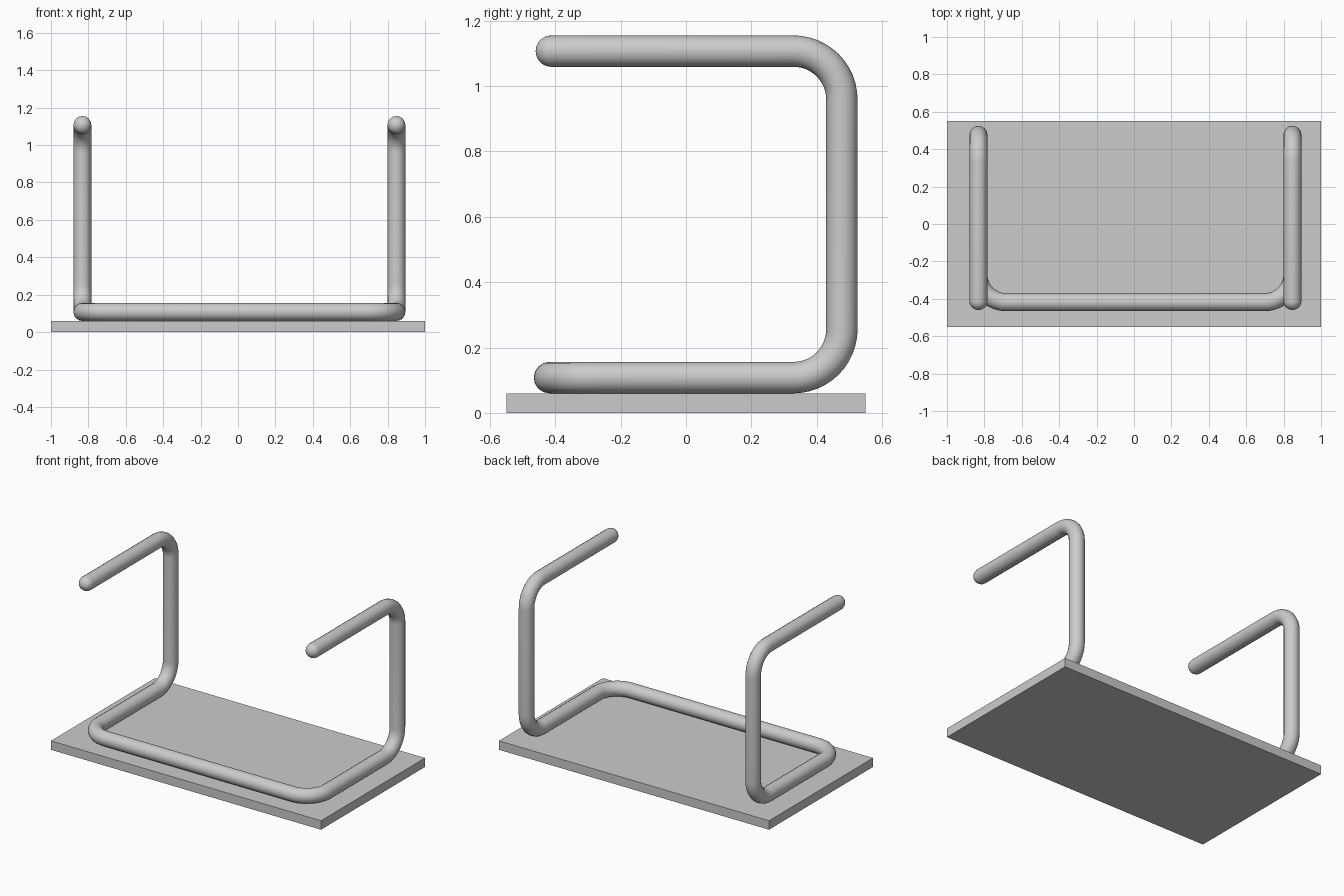
import bpy, math
from mathutils import Vector

if "Cube" in bpy.data.objects:
    bpy.data.objects.remove(bpy.data.objects["Cube"])

gray = bpy.data.materials.new("light_gray")
gray.diffuse_color = (0.6, 0.6, 0.6, 1)
gray.use_nodes = True
gray.node_tree.nodes["Principled BSDF"].inputs["Base Color"].default_value = gray.diffuse_color

# Flat base plate
bpy.ops.mesh.primitive_cube_add(size=1, location=(0, 0, 0.03))
plate = bpy.context.object
plate.name = "base_plate"
plate.scale = (2, 1.1, 0.06)
bpy.ops.object.transform_apply(location=False, rotation=False, scale=True)
plate.data.materials.append(gray)

# Centre line of the bent tube
R, BEND = 0.048, 0.148
XL, XR, YF, YB, ZL, ZH = -0.832, 0.847, -0.418, 0.477, 0.108, 1.107
TIP = -0.412
corners = [Vector(c) for c in (
    (XL, TIP, ZH), (XL, YB, ZH), (XL, YB, ZL), (XL, YF, ZL),
    (XR, YF, ZL), (XR, YB, ZL), (XR, YB, ZH), (XR, TIP, ZH))]


def rounded_path(pts, r, steps=12):
    """Replace each inner right-angle corner with a quarter circle."""
    out = [pts[0]]
    for a, b, c in zip(pts, pts[1:], pts[2:]):
        u, v = (a - b).normalized(), (c - b).normalized()
        centre = b + (u + v) * r
        for i in range(steps + 1):
            t = math.pi / 2 * i / steps
            out.append(centre - v * r * math.cos(t) - u * r * math.sin(t))
    return out + [pts[-1]]


# Hemispherical tips: the tube radius shrinks over the last points
path = [(p, 1.0) for p in rounded_path(corners, BEND)]
tip = [(math.sin(math.pi / 2 * i / 8), max(0.004, math.cos(math.pi / 2 * i / 8))) for i in range(1, 9)]
first, last = corners[0], corners[-1]
path = ([(first - Vector((0, R * s, 0)), c) for s, c in reversed(tip)] + path
        + [(last - Vector((0, R * s, 0)), c) for s, c in tip])

curve = bpy.data.curves.new("bent_tube_frame", 'CURVE')
curve.dimensions = '3D'
curve.bevel_depth = R
curve.bevel_resolution = 6
curve.use_fill_caps = True
spline = curve.splines.new('POLY')
spline.points.add(len(path) - 1)
for point, (co, radius) in zip(spline.points, path):
    point.co = (*co, 1)
    point.radius = radius
curve.materials.append(gray)
tube = bpy.data.objects.new("bent_tube_frame", curve)
bpy.context.collection.objects.link(tube)

# Turn the tube into a smooth mesh
bpy.ops.object.select_all(action='DESELECT')
tube.select_set(True)
bpy.context.view_layer.objects.active = tube
bpy.ops.object.convert(target='MESH')
bpy.ops.object.shade_smooth_by_angle(angle=math.radians(40))
